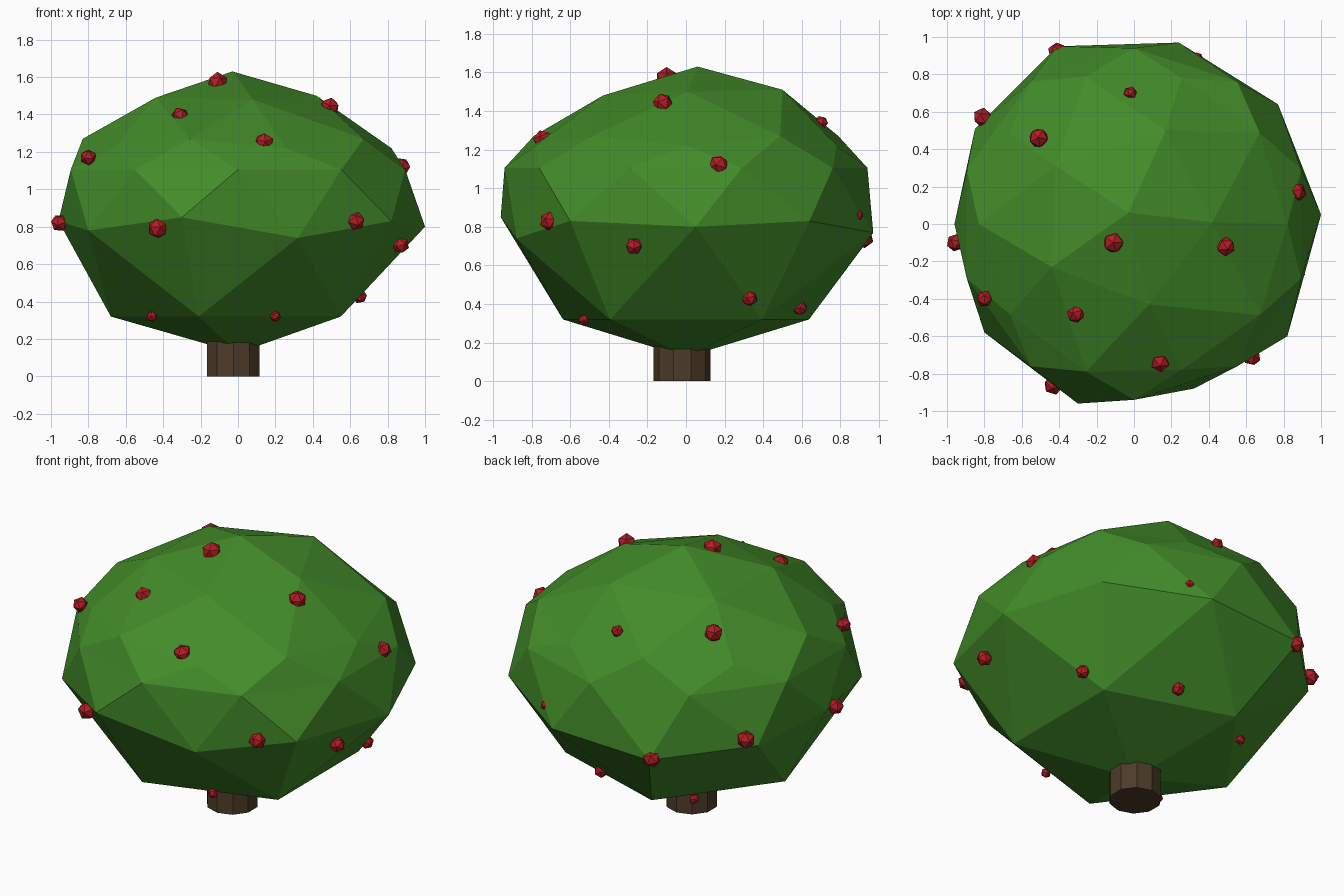
import bpy, math
from math import cos, sin, radians


def material(name, rgb):
    m = bpy.data.materials.new(name)
    m.diffuse_color = (*rgb, 1)
    return m


green = material("leaf green", (0.055, 0.26, 0.022))
brown = material("bark brown", (0.075, 0.045, 0.022))
red = material("berry red", (0.45, 0.012, 0.018))


def finish(name, mat):
    ob = bpy.context.object
    ob.name = name
    ob.data.materials.append(mat)
    return ob


# Foliage: 42-point icosphere, reshaped ring by ring into a flat-bottomed dome
bpy.ops.mesh.primitive_ico_sphere_add(subdivisions=2, radius=1)
foliage = finish("foliage", green)

# widest ring, one point every 36 degrees, starting at +x
skirt = [(1.0, .05, .80), (.77, .64, .83), (.24, .97, .77), (-.41, .95, .74),
         (-.85, .51, .78), (-.96, 0, .83), (-.80, -.58, .78), (-.30, -.96, .85),
         (.32, -.88, .74), (.82, -.60, .83)]
# upper shoulder ring (radius, height) and crown ring (x, y, height)
crown = [(.42, .01, 1.50), (.17, .50, 1.51), (-.42, .31, 1.49),
         (-.44, -.23, 1.49), (.08, -.43, 1.48)]

for v in foliage.data.vertices:
    x, y, z = v.co
    a = math.atan2(y, x)
    step = round(math.degrees(a) / 36) % 10
    if z > .95:
        v.co = (-.03, .06, 1.63)
    elif z > .7:
        v.co = crown[round(math.degrees(a) / 72) % 5]
    elif z > .3:
        r, h = (.82, 1.22) if step % 2 == 0 else (.83, 1.27)
        v.co = (r * cos(a), r * sin(a), h)
    elif z > -.2:
        v.co = (.94 * cos(a), .94 * sin(a), 1.105)
    elif z > -.7:
        v.co = skirt[step]
    elif z > -.95:
        v.co = (.68 * cos(a), .67 * sin(a), .32)
    else:
        v.co = (0, 0, .125)

# Trunk: short ten-sided post
bpy.ops.mesh.primitive_cylinder_add(vertices=10, radius=.148, depth=.22,
                                    location=(-.025, -.02, .11))
finish("trunk", brown)

# Berries: icosahedra half sunk in the foliage (x, y, z, radius)
berries = [
    (-.11, -.10, 1.57, .058), (-.31, -.48, 1.39, .05), (.14, -.74, 1.25, .053),
    (-.80, -.40, 1.17, .045), (-.955, -.10, .82, .048), (-.43, -.86, .79, .055),
    (.63, -.71, .83, .05), (.49, -.12, 1.44, .053), (.87, .17, 1.12, .053),
    (.87, -.27, .70, .046), (.65, .33, .43, .042), (-.46, -.34, .32, .03),
    (.20, -.53, .32, .03), (.34, .89, .86, .03), (-.02, .70, 1.34, .037),
    (-.51, .46, 1.37, .055), (-.81, .57, .83, .053), (-.41, .92, .74, .053),
    (.17, .59, .38, .04), (-.385, .47, .31, .03),
]
for i, (x, y, z, r) in enumerate(berries):
    bpy.ops.mesh.primitive_ico_sphere_add(subdivisions=1, radius=r, location=(x, y, z),
                                          rotation=(radians(40 * i), radians(25 * i), 0))
    finish(f"berry_{i + 1}", red)
